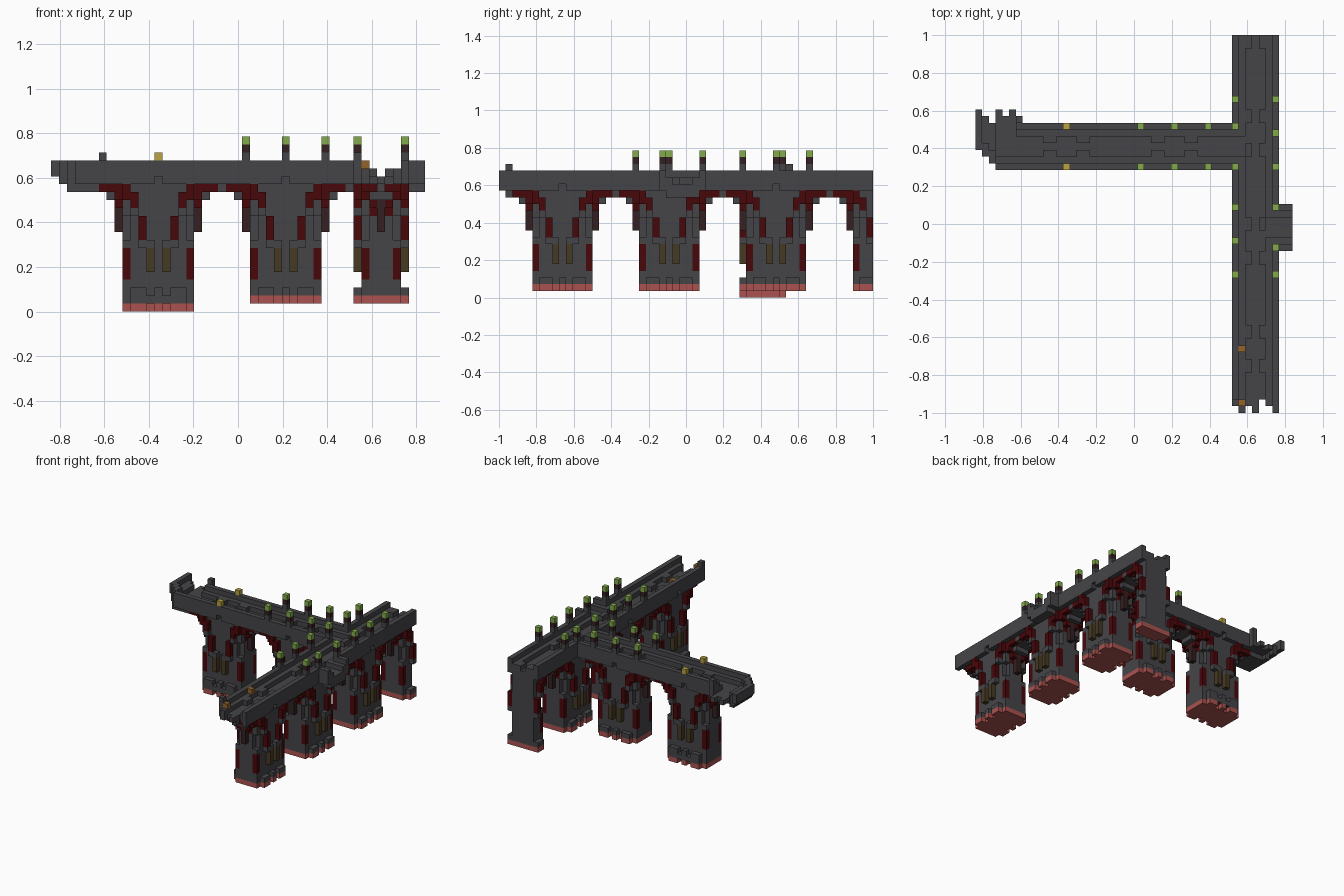
import bpy, bmesh

if "Cube" in bpy.data.objects:
    bpy.data.objects.remove(bpy.data.objects["Cube"])

U = 1 / 28          # block size
NX, NY = 47, 56     # footprint in blocks

COLORS = {
    "dark grey brick": (0.060, 0.060, 0.066),
    "deep red brick": (0.064, 0.002, 0.003),
    "ember base": (0.400, 0.085, 0.078),
    "brown window": (0.060, 0.041, 0.016),
    "maroon lattice": (0.034, 0.014, 0.015),
    "green cap": (0.225, 0.410, 0.070),
    "yellow cap": (0.500, 0.370, 0.055),
    "orange cap": (0.290, 0.125, 0.022),
}
GREY, RED, BASE, BROWN, LATTICE, GREEN, YELLOW, ORANGE = COLORS
mats = {}
for name, rgb in COLORS.items():
    mats[name] = bpy.data.materials.new(name)
    mats[name].diffuse_color = (*rgb, 1)

cells = {}          # (i, j, k) -> (part, colour)


def box(part, color, x, y, z):
    """Fill a block range; each argument is a (start, end) pair."""
    for i in range(*x):
        for j in range(*y):
            for k in range(*z):
                if 0 <= i < NX and 0 <= j < NY:
                    if color:
                        cells[i, j, k] = (part, color)
                    else:
                        cells.pop((i, j, k), None)


def clear(x, y, z):
    box(None, None, x, y, z)


def along(axis, side):
    """Box helper in run (u), across (v), height (z) coordinates."""
    def put(part, color, u, v, z):
        v = (v[0] + side, v[1] + side)
        box(part, color, *((u, v) if axis == "x" else (v, u)), z)
    return put


def deck(part, axis, side, start, end, centers=()):
    put = along(axis, side)
    put(part, GREY, (start, end), (1, 6), (15, 16))
    put(part, GREY, (start, end), (0, 7), (16, 17))
    for outer, inner, step in ((0, 1, 2), (6, 5, 4)):
        put(part, GREY, (start, end), (outer, outer + 1), (17, 19))
        put(part, GREY, (start, end), (inner, inner + 1), (17, 18))
        # kerbs widen beside every pillar
        for c in centers:
            for a in (c + 1, c + 6):
                put(part, GREY, (a, a + 2), (step, step + 1), (17, 18))


def pillar(part, axis, side, s, bottom):
    put = along(axis, side)

    def p(color, u, v, z):
        put(part, color, (s + u[0], s + u[1]), v, z)
    # core and toothed plinth
    p(GREY, (0, 9), (1, 6), (bottom, 16))
    p(GREY, (1, 8), (0, 7), (bottom + 1, 2))
    for a, b in ((1, 3), (4, 5), (6, 8)):
        p(GREY, (a, b), (0, 1), (bottom, 3))
        p(GREY, (a, b), (6, 7), (bottom, 3))
        p(BASE, (a, b), (0, 7), (bottom, bottom + 1))
    p(BASE, (0, 9), (1, 6), (bottom, bottom + 1))
    # faces across the run: windows and stepped red buttresses
    for v in ((0, 1), (6, 7)):
        for u in (3, 5):
            p(BROWN, (u, u + 1), v, (5, 8))
        for a in (2, 5):
            p(GREY, (a, a + 2), v, (8, 9))
        for u in (2, 6):
            p(RED, (u, u + 1), v, (9, 12))
        for u in (1, 7):
            p(GREY, (u, u + 1), v, (12, 13))
            p(RED, (u, u + 1), v, (13, 15))
        for u in (0, 8):
            p(RED, (u, u + 1), v, (14, 16))
        # small notch in the deck edge above
        p(None, (4, 5), v, (16, 17))
    # ends of the run: red corners, hanging lattice, arch springers
    for u, out, far, fringe in ((0, -1, -2, -3), (8, 9, 10, 9)):
        e = (u, u + 1)
        for v in ((1, 2), (5, 6)):
            p(RED, e, v, (4, 8))
            p(None, e, v, (9, 12))
            p(RED, (fringe, fringe + 3), v, (15, 16))
        for v in ((2, 3), (4, 5)):
            p(RED, e, v, (12, 15))
            p(RED, (out, out + 1), v, (13, 15))
        p(RED, (out, out + 1), (1, 2), (14, 15))
        p(RED, (out, out + 1), (5, 6), (14, 15))
        p(GREY, (far, far + 1), (2, 5), (14, 15))
        p(LATTICE, (out, out + 1), (3, 4), (10, 15))


# decks
deck("main_deck", "y", 38, 0, 56, (5, 21, 37, 53))
deck("side_deck", "x", 36, 3, 38, (9, 25))
deck("stub_deck", "x", 24, 45, 47)

# pillars
for n, s in enumerate((5, 21, 37, 53)):
    pillar(f"main_pillar_{n + 1}", "y", 38, s, 1)
pillar("side_pillar_outer", "x", 36, 9, 0)
pillar("side_pillar_inner", "x", 36, 25, 1)

# openings where the decks meet
clear((38, 40), (38, 41), (17, 19))
clear((38, 39), (37, 42), (18, 19))
clear((43, 45), (26, 29), (17, 19))
clear((44, 45), (25, 30), (18, 19))

# crumbled front end of the main deck
for i, j in ((38, 1), (40, 1), (42, 2), (43, 1)):
    clear((i, i + 1), (0, j), (15, 20))
clear((38, 45), (0, 1), (15, 16))
for i in (39, 40, 42, 43):
    box("main_deck", RED, (i, i + 1), (2, 3), (15, 16))
    clear((i, i + 1), (1, 2), (15, 16))

# crumbled, curled end of the side deck
clear((3, 6), (41, 43), (17, 19))
for i, (lo, hi, z) in enumerate(((39, 45, 17), (38, 44, 16), (37, 43, 15),
                                 (36, 45, 15), (36, 44, 15), (36, 45, 15),
                                 (36, 44, 15))):
    if i < 3:
        box("side_deck_end", GREY, (i, i + 1), (lo, hi), (z, 18))
        top = hi if i == 0 else lo + 2
        box("side_deck_end", GREY, (i, i + 1), (lo, top), (18, 19))
    else:
        box("side_deck_end", GREY, (i, i + 1), (43, hi), (16, 17))
box("broken_post", GREY, (6, 7), (43, 44), (16, 20))
box("broken_post", GREY, (38, 39), (1, 2), (19, 20))

# lamp posts on the parapets
posts = [(38, j) for j in (46, 42, 36, 30, 25, 20)]
posts += [(44, j) for j in (46, 41, 36, 30, 24, 20)]
posts += [(i, j) for i in (24, 29, 34) for j in (36, 42)]
for i, j in posts:
    for k, color in ((19, GREY), (20, LATTICE), (21, GREEN)):
        box("lamp_posts", color, (i, i + 1), (j, j + 1), (k, k + 1))
for j in (36, 42):
    box("yellow_lamps", YELLOW, (13, 14), (j, j + 1), (19, 20))
for j in (1, 9):
    box("orange_lamps", ORANGE, (39, 40), (j, j + 1), (18, 19))

# faces of a block: outward direction and corners
FACES = {
    (-1, 0, 0): ((0, 0, 0), (0, 0, 1), (0, 1, 1), (0, 1, 0)),
    (1, 0, 0): ((1, 0, 0), (1, 1, 0), (1, 1, 1), (1, 0, 1)),
    (0, -1, 0): ((0, 0, 0), (1, 0, 0), (1, 0, 1), (0, 0, 1)),
    (0, 1, 0): ((0, 1, 0), (0, 1, 1), (1, 1, 1), (1, 1, 0)),
    (0, 0, -1): ((0, 0, 0), (0, 1, 0), (1, 1, 0), (1, 0, 0)),
    (0, 0, 1): ((0, 0, 1), (1, 0, 1), (1, 1, 1), (0, 1, 1)),
}

# one object per part, made from the exposed block faces
for part in sorted({c[0] for c in cells.values()}):
    mine = {c: col for c, (p, col) in cells.items() if p == part}
    used = sorted(set(mine.values()))
    bm = bmesh.new()
    verts = {}
    for (i, j, k), color in mine.items():
        for (a, b, c), corners in FACES.items():
            if (i + a, j + b, k + c) in cells:
                continue
            quad = []
            for dx, dy, dz in corners:
                key = (i + dx, j + dy, k + dz)
                if key not in verts:
                    verts[key] = bm.verts.new(((key[0] - NX / 2) * U,
                                               (key[1] - NY / 2) * U, key[2] * U))
                quad.append(verts[key])
            bm.faces.new(quad).material_index = used.index(color)
    mesh = bpy.data.meshes.new(part)
    bm.to_mesh(mesh)
    bm.free()
    for color in used:
        mesh.materials.append(mats[color])
    bpy.context.collection.objects.link(bpy.data.objects.new(part, mesh))

for m in bpy.data.materials:
    if m.users and not m.is_grease_pencil:
        m.use_nodes = True
        m.node_tree.nodes["Principled BSDF"].inputs["Base Color"].default_value = m.diffuse_color
